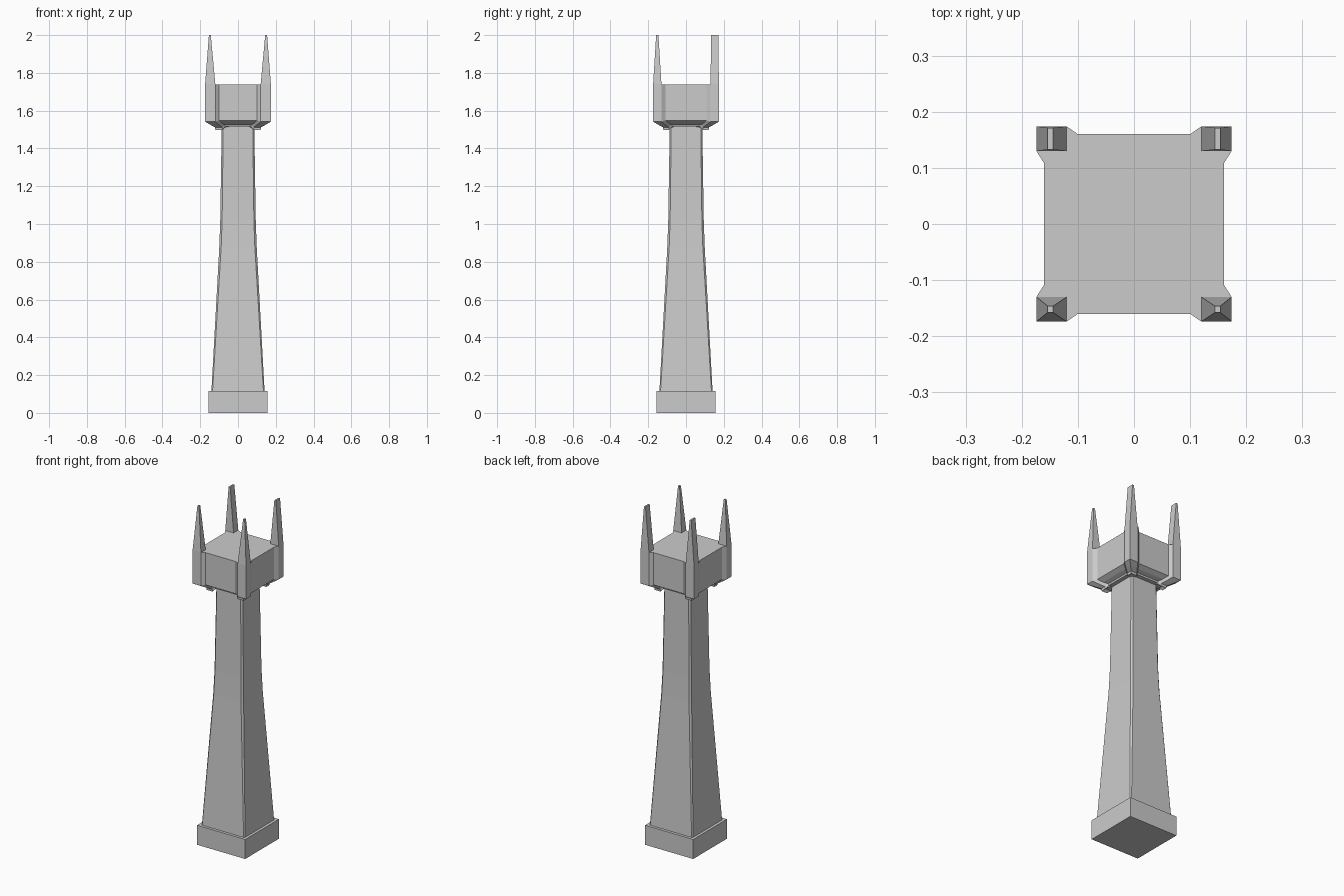
import bpy, bmesh

if "Cube" in bpy.data.objects:
    bpy.data.objects.remove(bpy.data.objects["Cube"])


def loft(name, rings):
    """Closed solid through rings of equal point count, listed bottom to top."""
    bm = bmesh.new()
    loops = [[bm.verts.new(p) for p in ring] for ring in rings]
    n = len(loops[0])
    for a, b in zip(loops, loops[1:]):
        for i in range(n):
            j = (i + 1) % n
            bm.faces.new((a[i], a[j], b[j], b[i]))
    bm.faces.new(loops[0][::-1])
    bm.faces.new(loops[-1])
    bmesh.ops.recalc_face_normals(bm, faces=bm.faces[:])
    mesh = bpy.data.meshes.new(name)
    bm.to_mesh(mesh)
    bm.free()
    obj = bpy.data.objects.new(name, mesh)
    bpy.context.collection.objects.link(obj)
    return obj


def rect(cx, cy, hx, hy, z):
    return [(cx - hx, cy - hy, z), (cx + hx, cy - hy, z),
            (cx + hx, cy + hy, z), (cx - hx, cy + hy, z)]


def chamfered(h, c, z):
    k = h - c
    return [(k, -h, z), (h, -k, z), (h, k, z), (k, h, z),
            (-k, h, z), (-h, k, z), (-h, -k, z), (-k, -h, z)]


# One quarter of the head outline; the corner points stand proud of the walls
CORNER = [(0.16, 0.108), (0.174, 0.13), (0.174, 0.174), (0.12, 0.174), (0.10, 0.16)]


def head_ring(scale, z_wall, z_corner):
    ring = []
    for sx, sy in ((1, 1), (-1, 1), (-1, -1), (1, -1)):
        pts = [(sx * x * scale, sy * y * scale, z_corner if 0 < i < 4 else z_wall)
               for i, (x, y) in enumerate(CORNER)]
        ring += pts if sx * sy > 0 else pts[::-1]
    return ring


# Base block
loft("base_block", [rect(0, 0, 0.157, 0.157, 0), rect(0, 0, 0.157, 0.157, 0.115)])

# Tapering shaft with slim chamfered corners
loft("shaft", [chamfered(0.141, 0.006, 0.11), chamfered(0.099, 0.010, 0.88),
               chamfered(0.094, 0.010, 1.02), chamfered(0.086, 0.008, 1.53)])

# Head with flared corners and stepped underside
loft("head", [head_ring(0.60, 1.515, 1.51), head_ring(0.69, 1.515, 1.498),
              head_ring(0.70, 1.525, 1.512), head_ring(0.84, 1.533, 1.525),
              head_ring(1.0, 1.548, 1.542), head_ring(1.0, 1.738, 1.738)])

# Corner spikes: pointed at the front, wedge-shaped at the back
for side, sx in (("left", -1), ("right", 1)):
    for end, sy, tip_y in (("front", -1, 0.006), ("back", 1, 0.0195)):
        loft(f"{end}_{side}_spike",
             [rect(sx * 0.147, sy * 0.152, 0.027, 0.022, 1.70),
              rect(sx * 0.147, sy * 0.152, 0.027, 0.022, 1.74),
              rect(sx * 0.149, sy * 0.152, 0.005, tip_y, 2.0)])
